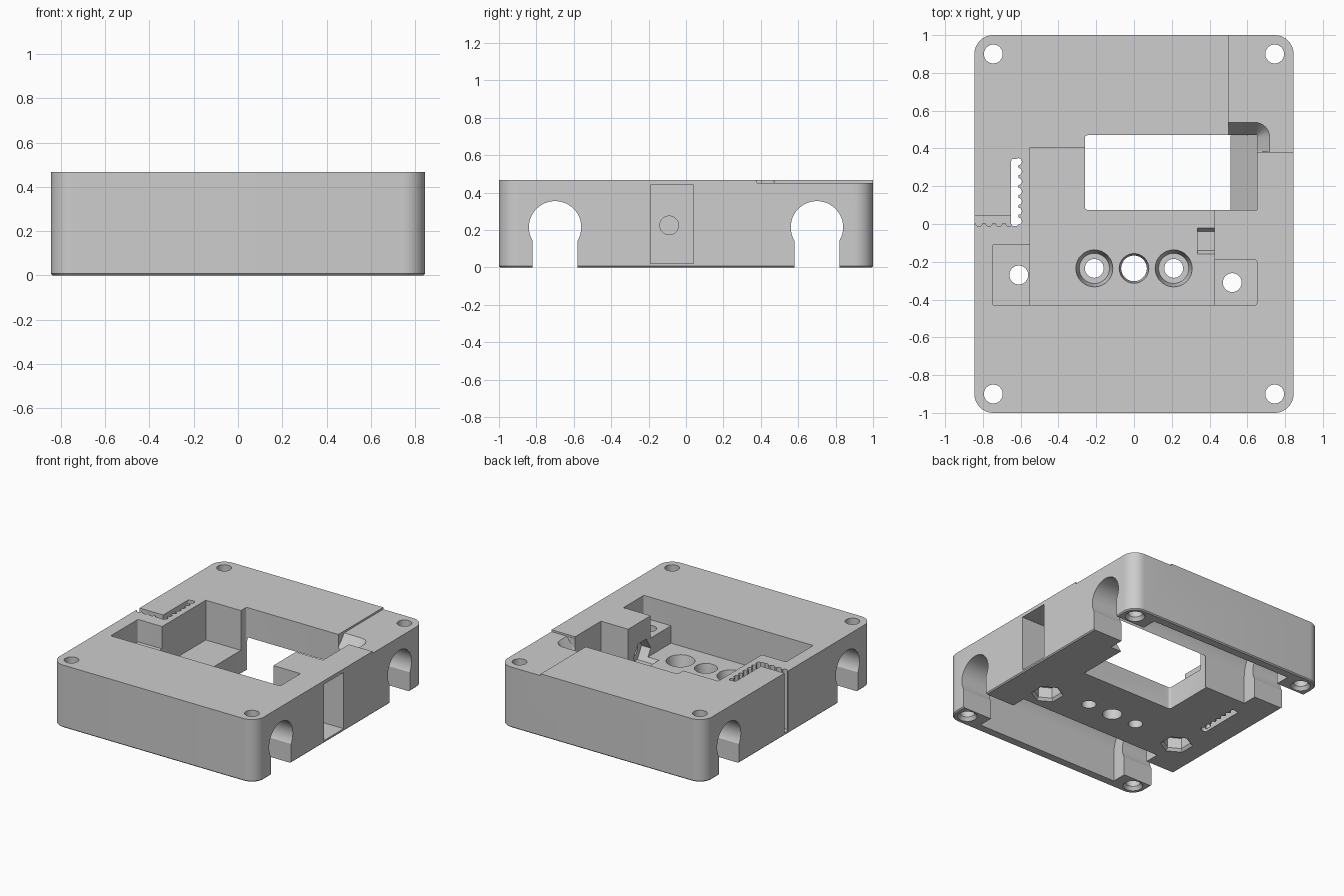
import bpy, bmesh, math
from mathutils import Matrix

cube = bpy.data.objects.get("Cube")
if cube:
    bpy.data.objects.remove(cube)

TOP = 0.467
FLOOR = 0.17
ARM = 0.3
OVER = 0.6

grey = bpy.data.materials.new("plain grey")
grey.use_nodes = True
grey.diffuse_color = (0.61, 0.61, 0.61, 1)
grey.node_tree.nodes["Principled BSDF"].inputs["Base Color"].default_value = grey.diffuse_color


def finish(name, bm):
    bmesh.ops.recalc_face_normals(bm, faces=bm.faces)
    mesh = bpy.data.meshes.new(name)
    bm.to_mesh(mesh)
    bm.free()
    mesh.materials.append(grey)
    obj = bpy.data.objects.new(name, mesh)
    bpy.context.collection.objects.link(obj)
    return obj


def outline(x0, x1, y0, y1, r=0.0, z=0.0, seg=10):
    """Rounded rectangle at height z."""
    if r == 0:
        return [(x0, y0, z), (x1, y0, z), (x1, y1, z), (x0, y1, z)]
    corners = [(x1 - r, y1 - r), (x0 + r, y1 - r), (x0 + r, y0 + r), (x1 - r, y0 + r)]
    pts = []
    for q, (cx, cy) in enumerate(corners):
        for i in range(seg + 1):
            a = math.pi / 2 * (q + i / seg)
            pts.append((cx + r * math.cos(a), cy + r * math.sin(a), z))
    return pts


def hull(name, pts):
    bm = bmesh.new()
    for p in pts:
        bm.verts.new(p)
    bmesh.ops.convex_hull(bm, input=bm.verts)
    bmesh.ops.dissolve_limit(bm, angle_limit=0.01, verts=bm.verts, edges=bm.edges)
    return finish(name, bm)


def box(x0, x1, y0, y1, z0, z1, r=0.0):
    return hull("cutter", outline(x0, x1, y0, y1, r, z0, 5) + outline(x0, x1, y0, y1, r, z1, 5))


def upright(x, y, z0, z1, r0, r1=None, seg=32):
    bm = bmesh.new()
    bmesh.ops.create_cone(bm, cap_ends=True, segments=seg, radius1=r0,
                          radius2=r0 if r1 is None else r1, depth=z1 - z0,
                          matrix=Matrix.Translation((x, y, (z0 + z1) / 2)))
    return finish("cutter", bm)


def along_x(x0, x1, y, z, r, seg=48):
    """Rod along x with its first corner pointing sideways."""
    return hull("cutter", [(x, y + r * math.cos(math.tau * i / seg),
                            z + r * math.sin(math.tau * i / seg))
                           for x in (x0, x1) for i in range(seg)])


def arch(x0, x1, y, z, r, seg=24):
    """Round-topped slot along x, open at the bottom."""
    return hull("cutter", [(x, y + r * math.cos(math.pi * i / seg),
                            z + r * math.sin(math.pi * i / seg))
                           for x in (x0, x1) for i in range(seg + 1)]
                + [(x, y + s, -0.1) for x in (x0, x1) for s in (-r, r)])


def carve(body, cutter):
    mod = body.modifiers.new("carve", 'BOOLEAN')
    mod.operation = 'DIFFERENCE'
    mod.solver = 'EXACT'
    mod.object = cutter
    bpy.context.view_layer.update()
    deps = bpy.context.evaluated_depsgraph_get()
    mesh = bpy.data.meshes.new_from_object(body.evaluated_get(deps))
    body.modifiers.clear()
    body.data = mesh
    bpy.data.objects.remove(cutter)


# Rounded block with a fine chamfer around its base
W = 0.845
c = 0.008
body = hull("carriage_body",
            outline(c - W, W - c, c - 1, 1 - c, 0.1 - c, 0)
            + outline(-W, W, -1, 1, 0.1, c) + outline(-W, W, -1, 1, 0.1, TOP))
cuts = []

# Rod clips at the ends, broad bearing bays between them
for y in (-0.7, 0.7):
    cuts.append(along_x(-1, 1, y, 0.215, 0.14))
    cuts.append(box(-1, 1, y - 0.12, y + 0.12, -0.1, 0.2))
    cuts.append(arch(-0.6, 0.6, y, 0.215, 0.232))

# Stepped top pocket with its two side arms
cuts.append(box(-0.55, 0.425, -0.43, 0.08, FLOOR, OVER))
cuts.append(box(-0.55, -0.2, 0.0, 0.405, FLOOR, OVER))
cuts.append(box(-0.75, -0.55, -0.43, -0.11, ARM, OVER, 0.01))
cuts.append(box(-0.6, -0.5, -0.43, -0.11, ARM, OVER))
cuts.append(box(0.4, 0.65, -0.43, -0.19, ARM, OVER, 0.01))

# Window with a low ramp on one side
cuts.append(box(-0.26, 0.51, 0.075, 0.47, -0.1, OVER, 0.015))
cuts.append(hull("cutter", [(x, y, z) for y in (0.075, 0.47)
                            for x, z in ((0.4, 0), (0.51, 0), (0.65, FLOOR),
                                         (0.65, OVER), (0.4, OVER))]))

# Lowered rear corner and the flared guide beside the window
cuts.append(box(0.5, 1, 0.38, 1.2, 0.453, OVER))
cuts.append(hull("cutter", outline(0.5, 0.65, 0.382, 0.47, 0.01, 0.36)
                 + [p for p in outline(0.3, 0.72, 0.2, 0.54, 0.08, 0.456)
                    if p[0] > 0.5 and p[1] > 0.382]
                 + [(0.5, 0.54, 0.456), (0.5, 0.382, 0.456), (0.72, 0.382, 0.456)]))

# Corner screw holes, flared underneath
for x in (-0.745, 0.745):
    for y in (-0.9, 0.9):
        cuts.append(upright(x, y, -0.1, OVER, 0.05))
        cuts.append(upright(x, y, -0.01, 0.025, 0.075, 0.05))

# Arm screw holes with hexagonal nut traps below
for x, y in ((-0.61, -0.27), (0.52, -0.31)):
    cuts.append(upright(x, y, -0.1, OVER, 0.05))
    cuts.append(upright(x, y, -0.1, 0.1, 0.095, seg=6))
    cuts.append(upright(x, y, -0.01, 0.02, 0.12, 0.095, seg=6))

# Three tool holes in the pocket floor
for x in (-0.21, 0.21):
    cuts.append(upright(x, -0.235, -0.1, 0.3, 0.05))
    cuts.append(upright(x, -0.235, 0.08, 0.18, 0.08, 0.1))
cuts.append(upright(0, -0.235, -0.1, 0.3, 0.068))
cuts.append(upright(0, -0.235, 0.1, 0.18, 0.068, 0.08))

# Side recess with a cross screw hole and nut trap
cuts.append(box(0.65, 1, -0.19, 0.04, 0.02, 0.44))
cuts.append(along_x(0.4, 0.7, -0.09, 0.225, 0.05))
cuts.append(along_x(0.335, 0.5, -0.09, 0.225, 0.1, seg=6))

# Toothed belt slots
cuts.append(box(-0.65, -0.612, -0.01, 0.345, -0.1, OVER, 0.012))
for i in range(7):
    cuts.append(upright(-0.612, 0.015 + 0.0525 * i, -0.1, OVER, 0.019, seg=12))
cuts.append(box(-1, -0.63, 0.005, 0.045, 0.02, OVER))
for i in range(4):
    cuts.append(upright(-0.82 + 0.0525 * i, 0.008, 0.02, OVER, 0.02, seg=12))

for cutter in cuts:
    carve(body, cutter)

# Smooth round walls, sharp edges elsewhere
bpy.ops.object.select_all(action='DESELECT')
body.select_set(True)
bpy.context.view_layer.objects.active = body
bpy.ops.object.shade_smooth_by_angle(angle=math.radians(25))
